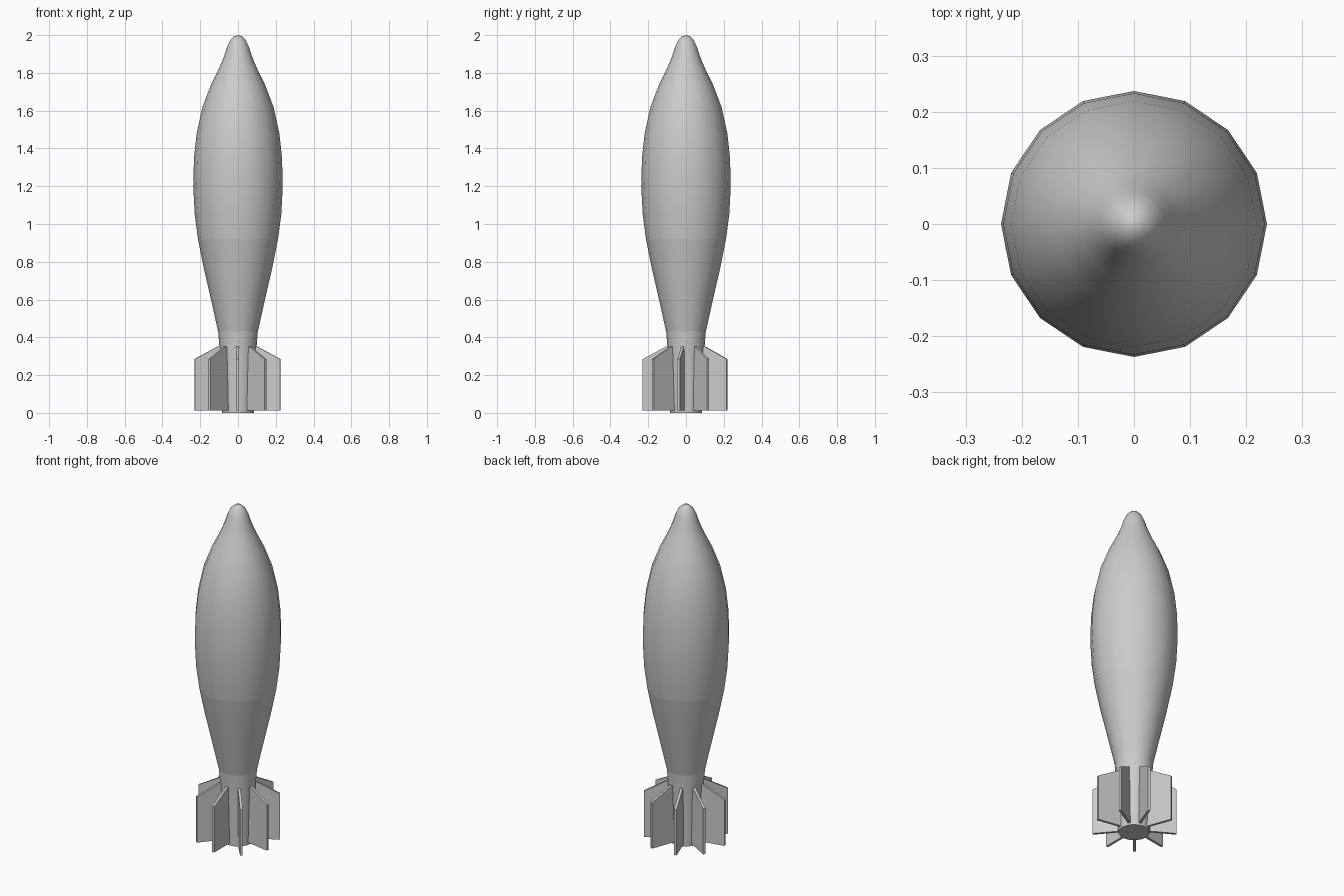
import bpy, bmesh, math

if "Cube" in bpy.data.objects:
    bpy.data.objects.remove(bpy.data.objects["Cube"])

SIDES = 16


def make_object(name, bm, angle=None):
    bmesh.ops.recalc_face_normals(bm, faces=bm.faces)
    mesh = bpy.data.meshes.new(name)
    bm.to_mesh(mesh)
    bm.free()
    obj = bpy.data.objects.new(name, mesh)
    bpy.context.collection.objects.link(obj)
    if angle:
        bpy.ops.object.select_all(action='DESELECT')
        obj.select_set(True)
        bpy.context.view_layer.objects.active = obj
        bpy.ops.object.shade_smooth_by_angle(angle=math.radians(angle))
    return obj


def lathe(name, profile, cap_bottom=False):
    """Turn (radius, z) pairs, listed bottom to top, around the z axis."""
    bm = bmesh.new()
    rings = []
    for r, z in profile:
        if r == 0:
            rings.append([bm.verts.new((0, 0, z))] * SIDES)
        else:
            rings.append([bm.verts.new((r * math.cos(2 * math.pi * i / SIDES),
                                        r * math.sin(2 * math.pi * i / SIDES), z))
                          for i in range(SIDES)])
    for low, high in zip(rings, rings[1:]):
        for i in range(SIDES):
            j = (i + 1) % SIDES
            quad = [low[i], low[j], high[j], high[i]]
            bm.faces.new(list(dict.fromkeys(quad)))
    if cap_bottom:
        bm.faces.new(rings[0])
    return make_object(name, bm, 50)


# Rounded nose and wide forward body
lathe("forward_body", [
    (0.212, 0.92), (0.229, 1.05), (0.237, 1.2), (0.233, 1.35), (0.219, 1.48),
    (0.188, 1.62), (0.142, 1.74), (0.098, 1.83), (0.073, 1.89),
    (0.057, 1.94), (0.040, 1.975), (0.020, 1.994), (0, 2.0)])

# Tapering rear body
lathe("rear_body", [
    (0.105, 0.43), (0.125, 0.52), (0.152, 0.64), (0.182, 0.77), (0.212, 0.92)])

# Tail tube
lathe("tail_tube", [(0.085, 0), (0.092, 0.2), (0.098, 0.345), (0.105, 0.43)], True)

# Nine fins around the tail, one facing the front
FIN = [(0.07, 0.013), (0.23, 0.013), (0.23, 0.285), (0.105, 0.352), (0.07, 0.352)]
THICK = 0.014
for k in range(9):
    a = math.radians(270 + 40 * k)
    c, s = math.cos(a), math.sin(a)
    bm = bmesh.new()
    sides = [[bm.verts.new((r * c - t * s - 0.003, r * s + t * c + 0.001, z))
              for r, z in FIN] for t in (-THICK / 2, THICK / 2)]
    for side in sides:
        bm.faces.new(side)
    n = len(FIN)
    for i in range(n):
        j = (i + 1) % n
        bm.faces.new((sides[0][i], sides[0][j], sides[1][j], sides[1][i]))
    make_object(f"tail_fin_{k + 1}", bm)
